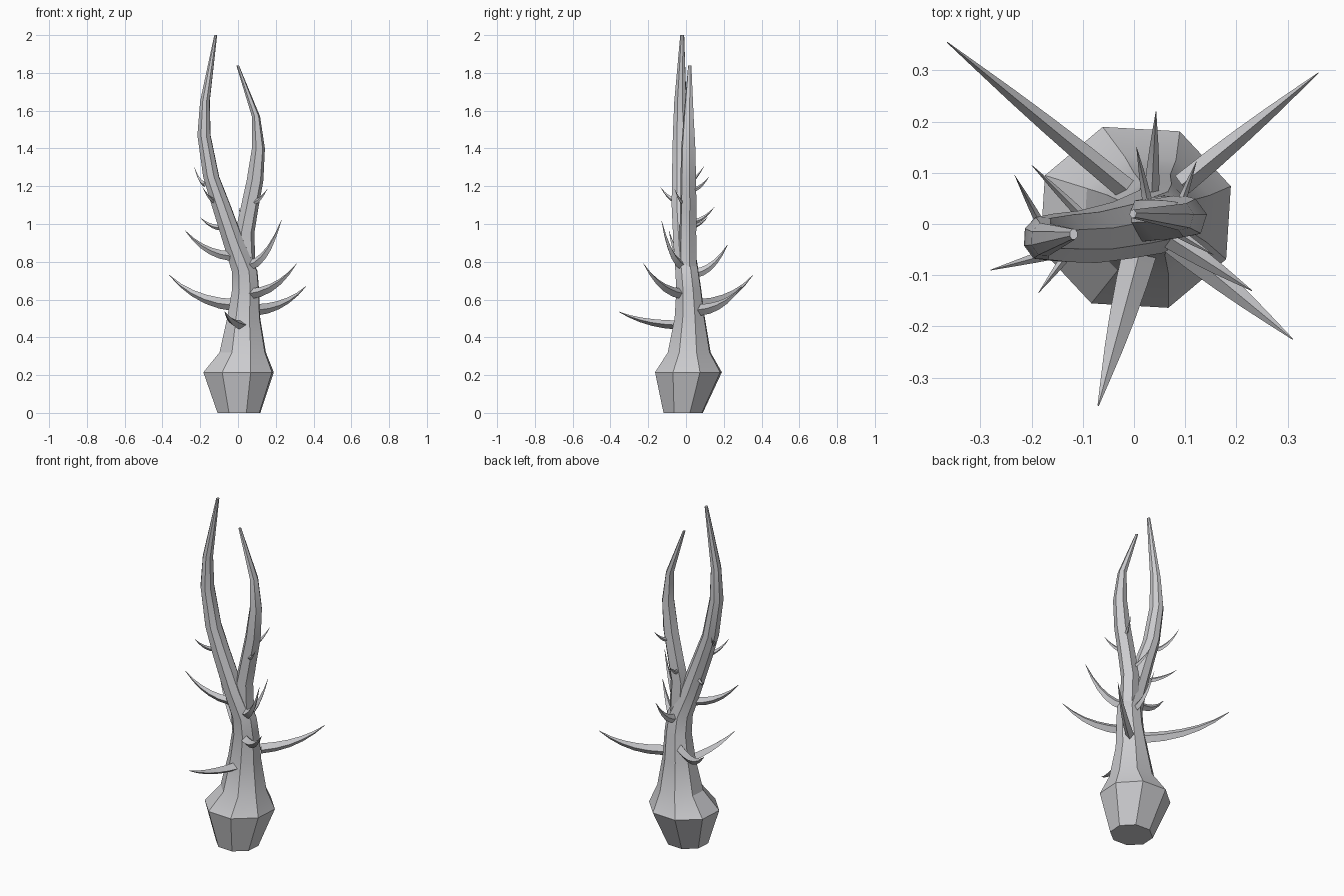
import bpy, bmesh, math
from mathutils import Vector

mat = bpy.data.materials.new("pale grey")
mat.diffuse_color = (0.6, 0.6, 0.62, 1)


def skin(name, rings):
    """Join a list of equal-sized vertex rings into a closed tube."""
    bm = bmesh.new()
    vs = [[bm.verts.new(p) for p in r] for r in rings]
    n = len(vs[0])
    for a, b in zip(vs, vs[1:]):
        for i in range(n):
            j = (i + 1) % n
            bm.faces.new((a[i], a[j], b[j], b[i]))
    bm.faces.new(vs[0][::-1])
    bm.faces.new(vs[-1])
    bmesh.ops.recalc_face_normals(bm, faces=bm.faces)
    me = bpy.data.meshes.new(name)
    bm.to_mesh(me)
    bm.free()
    me.materials.append(mat)
    ob = bpy.data.objects.new(name, me)
    bpy.context.collection.objects.link(ob)
    bpy.context.view_layer.objects.active = ob
    ob.select_set(True)
    bpy.ops.object.shade_smooth_by_angle(angle=math.radians(25))
    ob.select_set(False)


def stem(name, rows, sides, turn):
    """Rows are (centre x, centre y, z, radius x, radius y)."""
    angles = [math.radians(turn) + math.tau * i / sides for i in range(sides)]
    skin(name, [[(x + rx * math.cos(a), y + ry * math.sin(a), z) for a in angles]
                for x, y, z, rx, ry in rows])


def thorn(name, base, tip, width, height):
    """Diamond-section spike that leaves the stem level and curls upward."""
    a, c = Vector(base), Vector(tip)
    out = Vector((c.x - a.x, c.y - a.y, 0))
    a = a - out.normalized() * 0.02
    b = a + out * 0.62 + Vector((0, 0, (c.z - a.z) * 0.08))
    side = out.normalized().cross(Vector((0, 0, 1)))
    rings = []
    for k in range(6):
        t = k / 5
        p = a * (1 - t) ** 2 + b * 2 * t * (1 - t) + c * t * t
        d = ((b - a) * (1 - t) + (c - b) * t).normalized()
        up = side.cross(d)
        s = max(0.04, 1 - t ** 1.5)
        rings.append([p + side * width * s, p + up * height * s,
                      p - side * width * s, p - up * height * s])
    skin(name, rings)


# bulbous foot, trunk and left branch in one tube
stem("trunk_and_left_branch", [
    (0.005, -0.015, 0, 0.12, 0.11), (0.003, 0.013, 0.215, 0.197, 0.187),
    (0.025, 0.017, 0.32, 0.13, 0.12), (0.03, 0.02, 0.5, 0.093, 0.085),
    (0.04, 0.015, 0.65, 0.076, 0.07), (0.035, 0.005, 0.75, 0.072, 0.065),
    (-0.022, -0.012, 0.9, 0.06, 0.058), (-0.09, -0.025, 1.1, 0.053, 0.054),
    (-0.142, -0.027, 1.25, 0.045, 0.05), (-0.18, -0.028, 1.47, 0.037, 0.044),
    (-0.175, -0.03, 1.65, 0.027, 0.034), (-0.118, -0.02, 2.0, 0.008, 0.011),
], 8, 19)

# right branch
stem("right_branch", [
    (0.045, 0.01, 0.74, 0.05, 0.05), (0.035, 0.01, 0.95, 0.052, 0.047),
    (0.06, 0.012, 1.08, 0.048, 0.046), (0.09, 0.012, 1.23, 0.045, 0.044),
    (0.108, 0.012, 1.4, 0.035, 0.04), (0.095, 0.014, 1.57, 0.022, 0.028),
    (-0.002, 0.02, 1.84, 0.007, 0.009),
], 6, 10)

# thorns: base, tip, half width, half height
thorns = [
    ((-0.03, 0.08, 0.57), (-0.365, 0.355, 0.73), 0.022, 0.032),
    ((0.11, 0.09, 0.545), (0.36, 0.295, 0.67), 0.022, 0.03),
    ((0.08, -0.035, 0.63), (0.31, -0.225, 0.79), 0.028, 0.028),
    ((0.01, -0.06, 0.465), (-0.07, -0.355, 0.535), 0.034, 0.024),
    ((0.075, -0.03, 0.78), (0.23, -0.13, 1.02), 0.022, 0.027),
    ((-0.06, -0.03, 0.83), (-0.28, -0.09, 0.965), 0.018, 0.025),
    ((0.035, 0.07, 0.74), (0.043, 0.22, 0.89), 0.015, 0.025),
    ((-0.185, 0.005, 1.21), (-0.233, 0.095, 1.305), 0.009, 0.014),
    ((-0.11, 0.025, 0.98), (-0.2, 0.115, 1.035), 0.01, 0.014),
    ((-0.13, -0.06, 1.12), (-0.187, -0.135, 1.195), 0.01, 0.014),
    ((0.025, 0.05, 1.01), (0.005, 0.15, 1.09), 0.01, 0.014),
    ((0.095, 0.05, 1.18), (0.122, 0.122, 1.25), 0.009, 0.013),
    ((0.09, -0.02, 1.11), (0.155, -0.06, 1.185), 0.01, 0.014),
]
for i, (base, tip, w, h) in enumerate(thorns, 1):
    thorn(f"thorn_{i}", base, tip, w, h)
